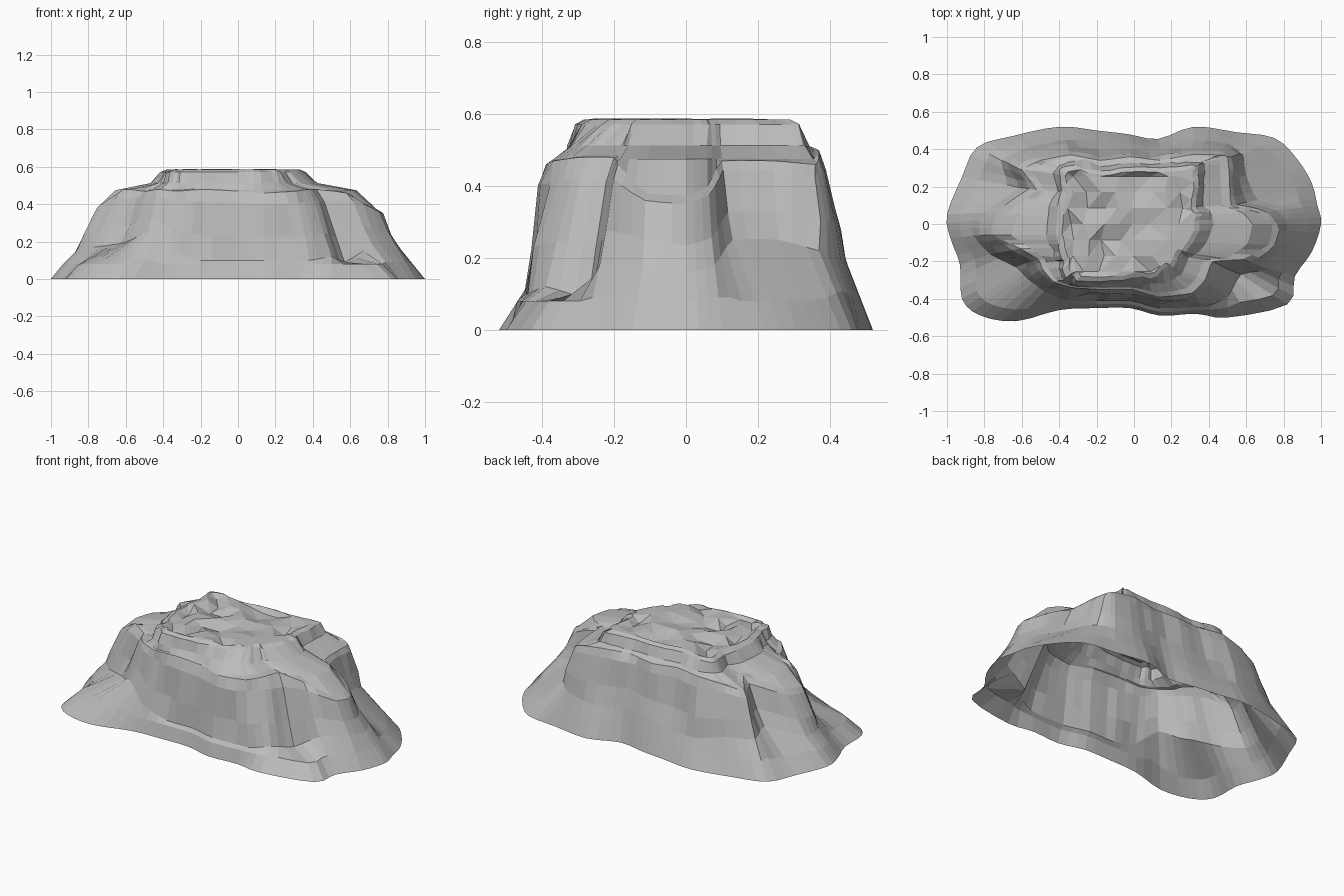
import bpy, bmesh, random
from mathutils import Vector

random.seed(4)
cube = bpy.data.objects.get("Cube")
if cube:
    bpy.data.objects.remove(cube, do_unlink=True)

SUBDIV = 3
# Contours run counterclockwise from the +x end, matched point for point
# Ground outline
GROUND = [(1, 0), (.98, .1), (.95, .22), (.87, .35), (.75, .46), (.55, .49), (.32, .52),
          (.13, .455), (-.03, .48), (-.2, .5), (-.4, .52), (-.65, .47), (-.84, .41),
          (-.92, .25), (-1, .05), (-.98, -.08), (-.93, -.22), (-.92, -.4), (-.82, -.49),
          (-.63, -.52), (-.4, -.46), (-.2, -.45), (-.02, -.45), (.14, -.49), (.33, -.48),
          (.5, -.5), (.82, -.43), (.86, -.28), (.95, -.15)]
# Foot of the cliffs
FOOT = [(.87, 0, .16), (.83, .08, .18), (.66, .13, .25), (.6, .26, .25), (.58, .37, .22),
        (.5, .43, .2), (.32, .45, .18), (.14, .41, .2), (-.02, .43, .18), (-.2, .44, .16),
        (-.37, .45, .16), (-.56, .41, .2), (-.71, .34, .2), (-.68, .21, .22), (-.86, .06, .15),
        (-.86, -.06, .15), (-.77, -.16, .17), (-.63, -.23, .19), (-.57, -.29, .21),
        (-.48, -.36, .25), (-.36, -.41, .15), (-.2, -.41, .1), (-.02, -.41, .1),
        (.14, -.45, .1), (.38, -.44, .1), (.5, -.39, .12), (.57, -.27, .09),
        (.72, -.24, .18), (.84, -.12, .18)]
# Upper lip of the cliffs, pushed out at the spurs and in at the gullies
LIP = [(.74, 0, .375), (.67, .06, .4), (.52, .1, .47), (.51, .25, .47), (.5, .36, .46),
       (.45, .37, .48), (.3, .37, .5), (.14, .34, .5), (-.02, .36, .49), (-.18, .34, .5),
       (-.34, .37, .5), (-.5, .34, .48), (-.6, .29, .45), (-.52, .18, .48), (-.7, .05, .4),
       (-.75, -.06, .385), (-.61, -.13, .48), (-.51, -.19, .47), (-.49, -.24, .47),
       (-.43, -.31, .48), (-.33, -.34, .47), (-.18, -.35, .48), (0, -.35, .47),
       (.14, -.39, .46), (.31, -.37, .47), (.38, -.3, .48), (.42, -.2, .48),
       (.58, -.19, .46), (.72, -.11, .38)]


def refine(points, smooth):
    """Subdivide a closed contour, either rounded or with straight runs."""
    pts = [Vector((*p, 0)[:3]) for p in points]
    n, out = len(pts), []
    for i in range(n):
        a, b, c, d = (pts[(i + k) % n] for k in (-1, 0, 1, 2))
        for s in range(SUBDIV):
            t = s / SUBDIV
            curve = b + (c - a) * t / 2 + (a * 2 - b * 5 + c * 4 - d) * t * t / 2 \
                + (b * 3 - a - c * 3 + d) * t ** 3 / 2
            out.append(curve.lerp(b.lerp(c, t), 1 - smooth))
    return out


def blend(ring_a, ring_b, t):
    return [a.lerp(b, t) for a, b in zip(ring_a, ring_b)]


def soft_limit(v, limit):
    return v / (1 + abs(v / limit) ** 4) ** .25


def plateau_edge(p):
    """Rounded rectangle with a bite out of the front corner on the +x side."""
    x = soft_limit(p.x, .36 if p.x > 0 else .42)
    y = soft_limit(p.y, .36)
    bite = 1 - 3.2 * max(x, 0) * max(-y, 0)
    return Vector((x * bite, y * bite, .572))


def jagged(ring, amount):
    """Move pairs of columns in or out to make flat buttresses."""
    shift = 0
    for i, p in enumerate(ring):
        if i % 2 == 0:
            shift = random.uniform(-amount, amount)
        outward = Vector((p.x * .5, p.y, 0)).normalized()
        p += outward * shift


# Skirt and cliffs
ground = refine(GROUND, 1)
foot = refine(FOOT, .5)
lip = refine(LIP, .3)
skirt = []
for g, f in zip(ground, foot):
    p = g.lerp(f, min(.5, .09 / (f - g).xy.length))
    p.z = max(p.z, .08)
    skirt.append(p)
cliff_low = blend(foot, lip, .35)
cliff_high = blend(foot, lip, .75)
for p in cliff_high:
    p.z += .03

# Bench, shelf and plateau
edge = [plateau_edge(p) for p in lip]
shelf = [Vector((p.x + (e.x - p.x) * .8, p.y + (e.y - p.y) * .5, .513))
         for p, e in zip(lip, edge)]
bench = blend(lip, shelf, .35)
for p, low in zip(bench, lip):
    p.z = max(.475, low.z + .005)
for ring in (cliff_low, cliff_high, shelf, edge):
    jagged(ring, .012)
crest = [Vector((p.x * .92, p.y * .92, .585)) for p in edge]

# Skin the contours into one open shell
rings = [ground, skirt, foot, cliff_low, cliff_high, lip, bench, shelf, edge, crest]
bm = bmesh.new()
loops = [[bm.verts.new(p) for p in ring] for ring in rings]
count = len(ground)
for low, high in zip(loops, loops[1:]):
    for i in range(count):
        j = (i + 1) % count
        bm.faces.new((low[i], low[j], high[j], high[i]))

# Summit cut into a grid of stepped blocks
summit = [bm.faces.new(loops[-1])]
cuts = [(Vector((k * .085, 0, 0)), Vector((1, 0, 0))) for k in range(-4, 5)]
cuts += [(Vector((0, k * .085, 0)), Vector((0, 1, 0))) for k in range(-3, 4)]
for point, normal in cuts:
    parts = set(summit)
    parts.update(e for f in summit for e in f.edges)
    parts.update(v for f in summit for v in f.verts)
    result = bmesh.ops.bisect_plane(bm, geom=list(parts), plane_co=point, plane_no=normal)
    summit = [g for g in result["geom"] if isinstance(g, bmesh.types.BMFace)]
inner = {v for f in summit for v in f.verts if all(g in summit for g in v.link_faces)}
for v in sorted(inner, key=lambda v: (round(v.co.x, 3), v.co.y)):
    v.co.z = random.choice((.555, .57, .585, .588))
    v.co.x += random.uniform(-.02, .02)
bmesh.ops.triangulate(bm, faces=summit)
bmesh.ops.recalc_face_normals(bm, faces=bm.faces)

mesh = bpy.data.meshes.new("rocky_hill")
bm.to_mesh(mesh)
bm.free()
hill = bpy.data.objects.new("rocky_hill", mesh)
bpy.context.collection.objects.link(hill)

# Stone colour
stone = bpy.data.materials.new("grey_stone")
stone.use_nodes = True
colour = (.5, .5, .5, 1)
stone.diffuse_color = colour
stone.node_tree.nodes["Principled BSDF"].inputs["Base Color"].default_value = colour
mesh.materials.append(stone)
